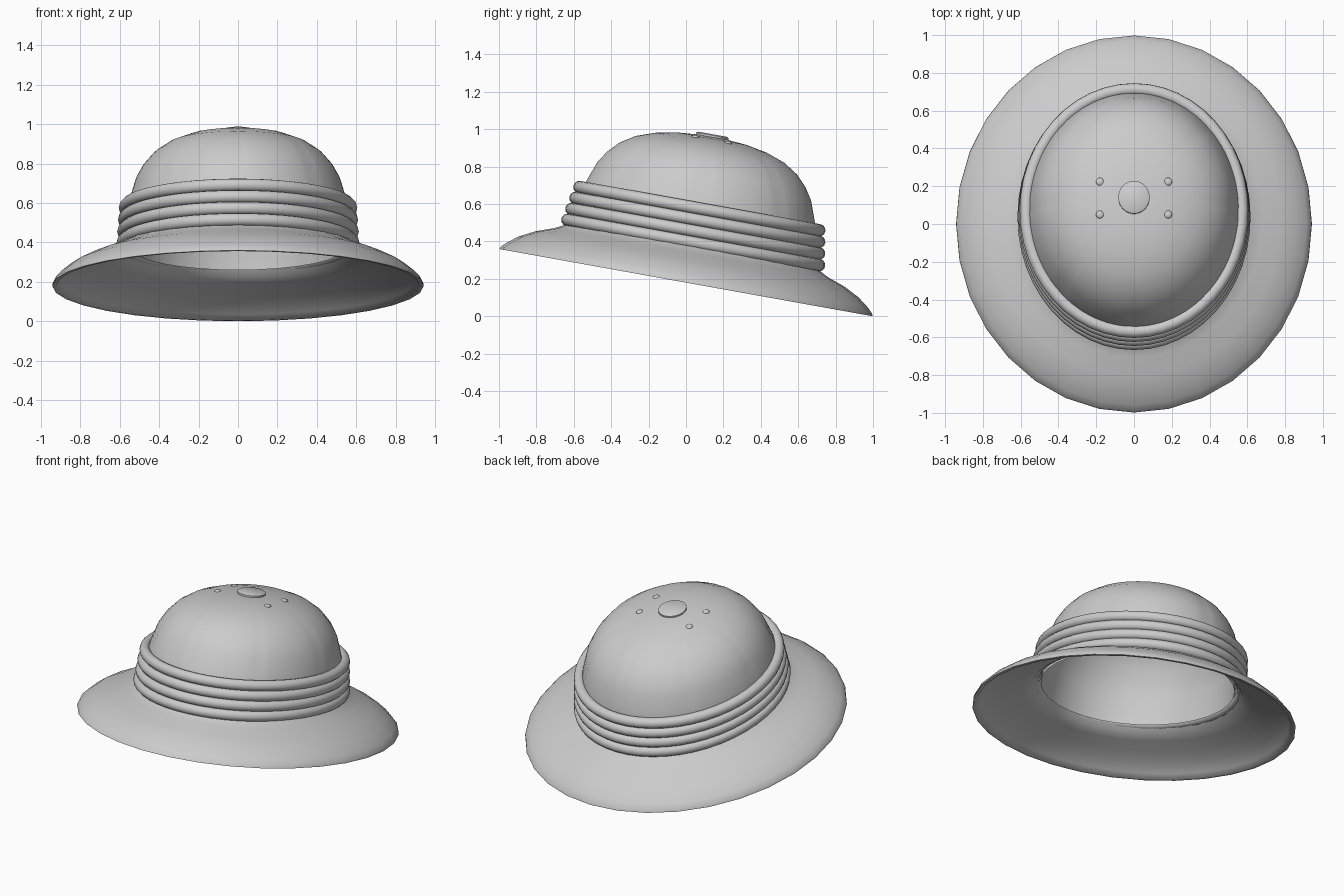
import bpy, bmesh, math
from mathutils import Matrix

if "Cube" in bpy.data.objects:
    bpy.data.objects.remove(bpy.data.objects["Cube"])

# The whole hat is built around an upright axis, then tipped backwards
TILT = Matrix.Translation((0, 0, 0.18)) @ Matrix.Rotation(math.radians(-10.2), 4, 'X')


def finish(name, bm, angle=50):
    bmesh.ops.remove_doubles(bm, verts=bm.verts, dist=1e-5)
    bmesh.ops.recalc_face_normals(bm, faces=bm.faces)
    bm.transform(TILT)
    me = bpy.data.meshes.new(name)
    bm.to_mesh(me)
    bm.free()
    ob = bpy.data.objects.new(name, me)
    bpy.context.collection.objects.link(ob)
    bpy.ops.object.select_all(action='DESELECT')
    bpy.context.view_layer.objects.active = ob
    ob.select_set(True)
    bpy.ops.object.shade_smooth_by_angle(angle=math.radians(angle))
    return ob


def lathe(bm, profile, n, closed=False, crease=None):
    """Sweep (rx, ry, height) points around an ellipse."""
    rings = []
    for rx, ry, h in profile:
        ring = []
        for i in range(n):
            a = 2 * math.pi * i / n
            k = crease(i, h) if crease else 1
            ring.append(bm.verts.new((rx * k * math.cos(a), ry * k * math.sin(a), h)))
        rings.append(ring)
    pairs = list(zip(rings, rings[1:]))
    if closed:
        pairs.append((rings[-1], rings[0]))
    for r0, r1 in pairs:
        for i in range(n):
            j = (i + 1) % n
            bm.faces.new((r0[i], r0[j], r1[j], r1[i]))
    return rings


# Brim: thin flared shell with a rolled edge
brim = [(0.56, 0.655, 0.23), (0.615, 0.69, 0.19), (0.68, 0.745, 0.162), (0.775, 0.84, 0.128),
        (0.86, 0.922, 0.086), (0.915, 0.98, 0.042), (0.94, 1.008, 0.014), (0.942, 1.014, 0.0),
        (0.922, 0.994, 0.0), (0.90, 0.965, 0.026), (0.84, 0.90, 0.068), (0.76, 0.822, 0.106),
        (0.67, 0.735, 0.14), (0.60, 0.675, 0.168), (0.545, 0.64, 0.23)]
bm = bmesh.new()
lathe(bm, brim, 32, closed=True)
finish("brim", bm)

# Crown: domed outside with eight shallow seams
dome = [(0.565, 0.655, 0.21), (0.56, 0.635, 0.40), (0.545, 0.615, 0.46), (0.518, 0.582, 0.55),
        (0.482, 0.54, 0.615), (0.43, 0.482, 0.675), (0.36, 0.405, 0.724), (0.27, 0.303, 0.76),
        (0.17, 0.19, 0.782), (0.08, 0.09, 0.79)]


def seam(i, h):
    return 0.992 if i % 12 == 0 and 0.45 < h < 0.77 else 1


bm = bmesh.new()
bm.faces.new(lathe(bm, dome, 96, crease=seam)[-1])
finish("crown", bm)

# Crown lining: the inside of the dome, seen from below
lining = [(max(x - 0.02, 0.03), max(y - 0.02, 0.03), h - 0.015) for x, y, h in dome]
bm = bmesh.new()
bm.faces.new(lathe(bm, lining, 32)[-1])
finish("crown_lining", bm)

# Hat band: four stacked rolls
for b in range(4):
    t = b / 3
    rx, ry, h, r = 0.584 - 0.012 * t, 0.684 - 0.032 * t, 0.218 + 0.184 * t, 0.033
    roll = [(rx + r * math.cos(math.tau * k / 12), ry + r * math.cos(math.tau * k / 12),
             h + r * math.sin(math.tau * k / 12)) for k in range(12)]
    bm = bmesh.new()
    lathe(bm, roll, 48, closed=True)
    finish(f"band_roll_{b + 1}", bm)

# Top button
bm = bmesh.new()
button = [(0.083, 0.088, 0.775), (0.083, 0.088, 0.800), (0.074, 0.079, 0.806)]
bm.faces.new(lathe(bm, button, 32)[-1])
finish("top_button", bm, 40)

# Small air vents beside the button
for sx in (-1, 1):
    for sy in (-1, 1):
        bm = bmesh.new()
        bmesh.ops.create_uvsphere(bm, u_segments=12, v_segments=8, radius=0.022,
                                  matrix=Matrix.Translation((sx * 0.18, sy * 0.088, 0.774))
                                  @ Matrix.Diagonal((1, 1, 0.5, 1)))
        finish(f"vent_{'left' if sx < 0 else 'right'}_{'front' if sy < 0 else 'back'}", bm)
